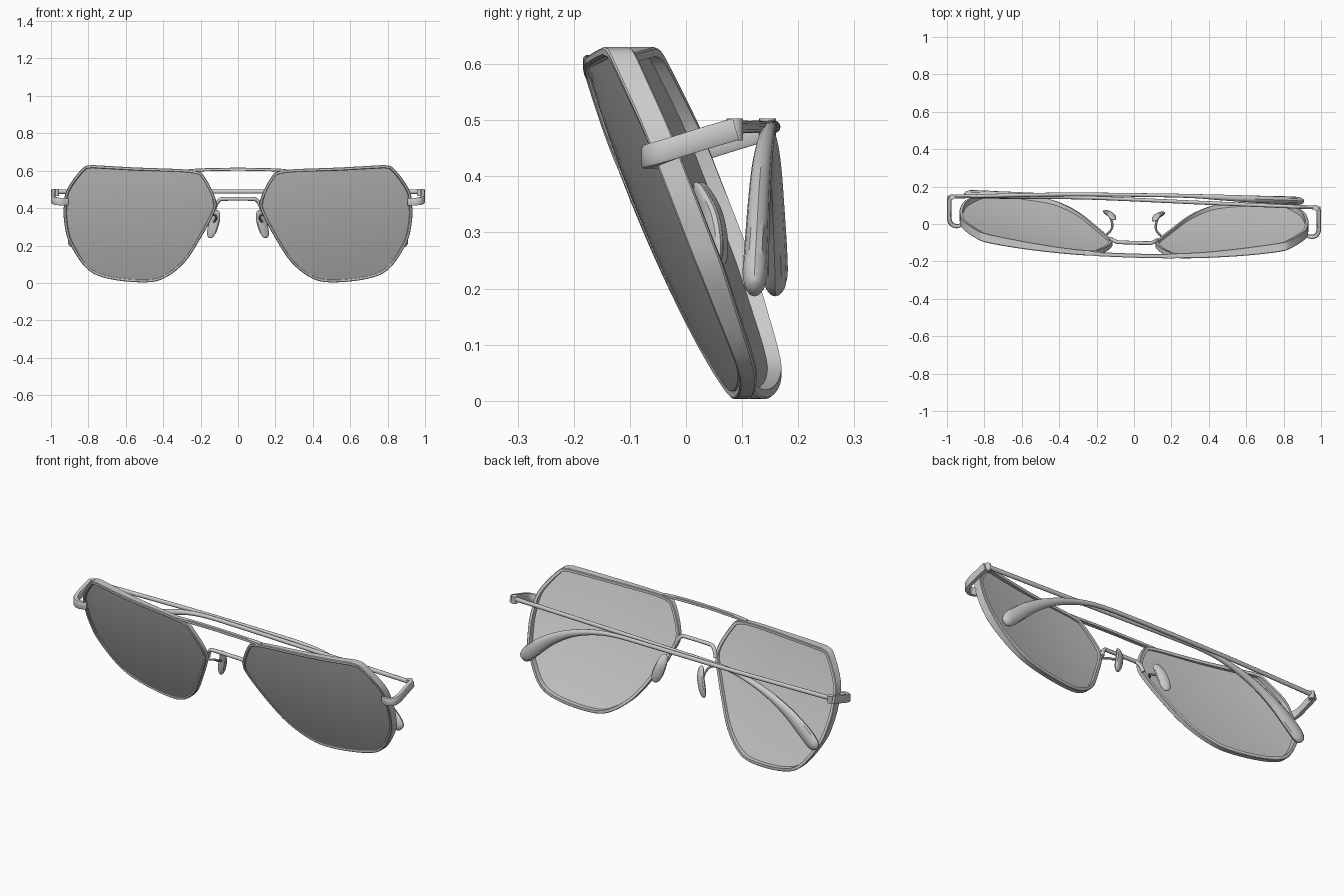
import bpy, bmesh, math
from mathutils import Vector

if "Cube" in bpy.data.objects:
    bpy.data.objects.remove(bpy.data.objects["Cube"])

grey = bpy.data.materials.new("plain grey")
grey.use_nodes = True
grey.diffuse_color = (0.6, 0.6, 0.6, 1)
grey.node_tree.nodes["Principled BSDF"].inputs["Base Color"].default_value = (0.6, 0.6, 0.6, 1)

YAW = 0.03  # the whole frame is turned slightly about z


def place(side, x, y, z):
    return Vector((side * x, y - YAW * side * x, z))


def depth(x, z):
    """Wrapped, forward-leaning surface that rims and lenses follow."""
    return 0.062 - 0.41 * z + 0.125 * x * x + 0.2 * (z - 0.32) ** 2


def spline(pts, steps, closed=False):
    """Catmull-Rom through tuples of any length."""
    n, out = len(pts), []
    for i in range(n if closed else n - 1):
        if closed:
            q = [pts[(i + k) % n] for k in (-1, 0, 1, 2)]
        else:
            q = [pts[min(max(i + k, 0), n - 1)] for k in (-1, 0, 1, 2)]
        for s in range(steps):
            t = s / steps
            out.append(tuple(0.5 * (2 * b + (c - a) * t + (2 * a - 5 * b + 4 * c - d) * t * t
                                    + (3 * b - a - 3 * c + d) * t ** 3)
                             for a, b, c, d in zip(*q)))
    if not closed:
        out.append(tuple(pts[-1]))
    return out


def finish(name, bm, angle=35):
    bmesh.ops.recalc_face_normals(bm, faces=bm.faces)
    me = bpy.data.meshes.new(name)
    bm.to_mesh(me)
    bm.free()
    me.materials.append(grey)
    me.shade_smooth()
    me.set_sharp_from_angle(angle=math.radians(angle))
    ob = bpy.data.objects.new(name, me)
    bpy.context.collection.objects.link(ob)


def bridge_rings(bm, rings, loop=False):
    n = len(rings[0])
    for i in range(len(rings) if loop else len(rings) - 1):
        a, b = rings[i], rings[(i + 1) % len(rings)]
        for k in range(n):
            m = (k + 1) % n
            bm.faces.new((a[k], a[m], b[m], b[k]))


def sweep(name, pts, ref, side=1, sheared=True, rect=False, steps=6, n=12):
    """Sweep an oval or rectangle; pts are x, y, z, half size along ref, half size across."""
    path = spline(pts, steps)
    pos = [place(side, *p[:3]) if sheared else Vector(p[:3]) for p in path]
    if rect:
        c = 0.75  # small chamfer on the bar edges
        shape = [(1, c), (c, 1), (-c, 1), (-1, c), (-1, -c), (-c, -1), (c, -1), (1, -c)]
    else:
        shape = [(math.cos(2 * math.pi * k / n), math.sin(2 * math.pi * k / n)) for k in range(n)]
    bm, rings = bmesh.new(), []
    for i, p in enumerate(pos):
        t = (pos[min(i + 1, len(pos) - 1)] - pos[max(i - 1, 0)]).normalized()
        a = Vector(ref)
        a = (a - t * a.dot(t)).normalized()
        b = t.cross(a)
        ra, rb = path[i][3:]
        rings.append([bm.verts.new(p + a * ra * u + b * rb * v) for u, v in shape])
    bridge_rings(bm, rings)
    bm.faces.new(rings[0])
    bm.faces.new(rings[-1])
    finish(name, bm)


# Lens outline in x, z
OUTLINE = [(0.215, 0.596), (0.30, 0.608), (0.54, 0.617), (0.74, 0.628), (0.79, 0.629),
           (0.835, 0.61), (0.915, 0.50), (0.932, 0.40), (0.927, 0.31), (0.90, 0.21),
           (0.81, 0.077), (0.70, 0.024), (0.52, 0.003), (0.40, 0.022), (0.285, 0.11),
           (0.193, 0.25), (0.127, 0.375), (0.116, 0.43), (0.14, 0.50), (0.185, 0.576)]
CURVE = spline(OUTLINE, 5, closed=True)
CX, CZ = 0.53, 0.33
N = len(CURVE)


def inset(i, d):
    (x0, z0), (x, z), (x1, z1) = CURVE[i - 1], CURVE[i], CURVE[(i + 1) % N]
    nx, nz = z1 - z0, x0 - x1
    k = d / math.hypot(nx, nz)
    if nx * (CX - x) + nz * (CZ - z) < 0:
        k = -k
    return x + nx * k, z + nz * k


def rim(name, side):
    bm, rings = bmesh.new(), []
    for i, (x, z) in enumerate(CURVE):
        # rim is deepest at the outer side, slim at the nose and along the bottom
        f = min(max((x - 0.2) / 0.6, 0), 1)
        g = min(max(z / 0.25, 0), 1)
        half = 0.014 + 0.010 * f * f * (3 - 2 * f) * g
        y = depth(x, z)
        section = [(0, -half + 0.003), (0.003, -half), (0.013, -half), (0.017, -half + 0.004),
                   (0.017, half), (0.003, half), (0, half - 0.003)]
        ring = []
        for d, o in section:
            px, pz = inset(i, d)
            ring.append(bm.verts.new(place(side, px, y + o, pz)))
        rings.append(ring)
    bridge_rings(bm, rings, loop=True)
    finish(name, bm, 40)


def lens(name, side):
    edge = [inset(i, 0.014) for i in range(N)]
    bm, skins = bmesh.new(), []
    for off in (-0.010, 0.000):
        rings = []
        for s in (1, 0.85, 0.7, 0.55, 0.4, 0.25, 0.1):
            ring = []
            for ex, ez in edge:
                x, z = CX + (ex - CX) * s, CZ + (ez - CZ) * s
                ring.append(bm.verts.new(place(side, x, depth(x, z) + off, z)))
            rings.append(ring)
        bridge_rings(bm, rings)
        bm.faces.new(rings[-1])
        skins.append(rings[0])
    bridge_rings(bm, skins)
    finish(name, bm)


for side, label in ((1, "left"), (-1, "right")):
    rim(label + "_rim", side)
    lens(label + "_lens", side)
    # End piece wrapping from the rim front back to the hinge
    sweep(label + "_end_piece",
          [(0.91, -0.026, 0.432, 0.018, 0.009), (0.945, -0.040, 0.434, 0.02, 0.011),
           (0.975, -0.030, 0.438, 0.02, 0.012), (0.988, 0.0, 0.448, 0.02, 0.012),
           (0.988, 0.06, 0.467, 0.02, 0.012), (0.986, 0.118, 0.484, 0.02, 0.012)],
          (0, 0, 1), side, rect=True)
    # Hinge barrel
    sweep(label + "_hinge",
          [(0.972, 0.116, 0.464, 0.015, 0.015), (0.972, 0.116, 0.503, 0.015, 0.015)],
          (1, 0, 0), side, steps=1, n=16)
    # Nose pad and its wire arm
    sweep(label + "_nose_pad",
          [(0.109, 0.018, 0.387, 0.004, 0.002), (0.112, 0.026, 0.377, 0.018, 0.009),
           (0.122, 0.044, 0.335, 0.027, 0.014), (0.138, 0.054, 0.285, 0.028, 0.014),
           (0.149, 0.058, 0.25, 0.018, 0.009), (0.152, 0.058, 0.24, 0.004, 0.002)],
          (0.9 * side, 0.4, 0), side)
    sweep(label + "_nose_pad_arm",
          [(0.145, -0.060, 0.365, 0.006, 0.006), (0.122, -0.035, 0.362, 0.006, 0.006),
           (0.116, -0.005, 0.345, 0.006, 0.006), (0.130, 0.042, 0.325, 0.006, 0.006)],
          (0, 0, 1), side, n=8)

# Top bar joining the rims
sweep("top_bar", [(-0.26, -0.163, 0.602, 0.011, 0.006), (-0.18, -0.167, 0.605, 0.011, 0.008),
                  (0, -0.169, 0.608, 0.011, 0.008), (0.18, -0.167, 0.605, 0.011, 0.008),
                  (0.26, -0.163, 0.602, 0.011, 0.006)], (0, 1, 0), rect=True)

# Nose bridge
half_bridge = [(0.124, -0.082, 0.395), (0.114, -0.088, 0.425), (0.096, -0.097, 0.445),
               (0.07, -0.100, 0.449)]
bridge = half_bridge + [(-x, y, z) for x, y, z in reversed(half_bridge)]
sweep("nose_bridge", [p + (0.010, 0.010) for p in bridge], (0, 0.6, 0.8))

# Folded temples: x along the fold, drop below the hinge, half thickness, half height
TEMPLE = [(-0.972, 0, 0.010, 0.012), (-0.4, 0, 0.010, 0.011), (0.1, 0, 0.010, 0.011),
          (0.32, 0.004, 0.011, 0.011), (0.46, 0.026, 0.015, 0.014), (0.60, 0.073, 0.018, 0.020),
          (0.72, 0.138, 0.020, 0.029), (0.82, 0.215, 0.022, 0.038), (0.872, 0.264, 0.022, 0.036),
          (0.893, 0.285, 0.015, 0.024), (0.899, 0.291, 0.004, 0.007)]
# Depth of each temple at the same stations
FOLDS = {"right_temple": (1, [0.146, 0.158, 0.154, 0.149, 0.142, 0.135,
                              0.130, 0.126, 0.123, 0.122, 0.122]),
         "left_temple": (-1, [0.088, 0.112, 0.135, 0.143, 0.148, 0.152,
                              0.155, 0.158, 0.159, 0.159, 0.159])}
for name, (s, ys) in FOLDS.items():
    sweep(name, [(s * x, y, 0.488 - d, a, b) for (x, d, a, b), y in zip(TEMPLE, ys)],
          (0, 1, 0), sheared=False)
